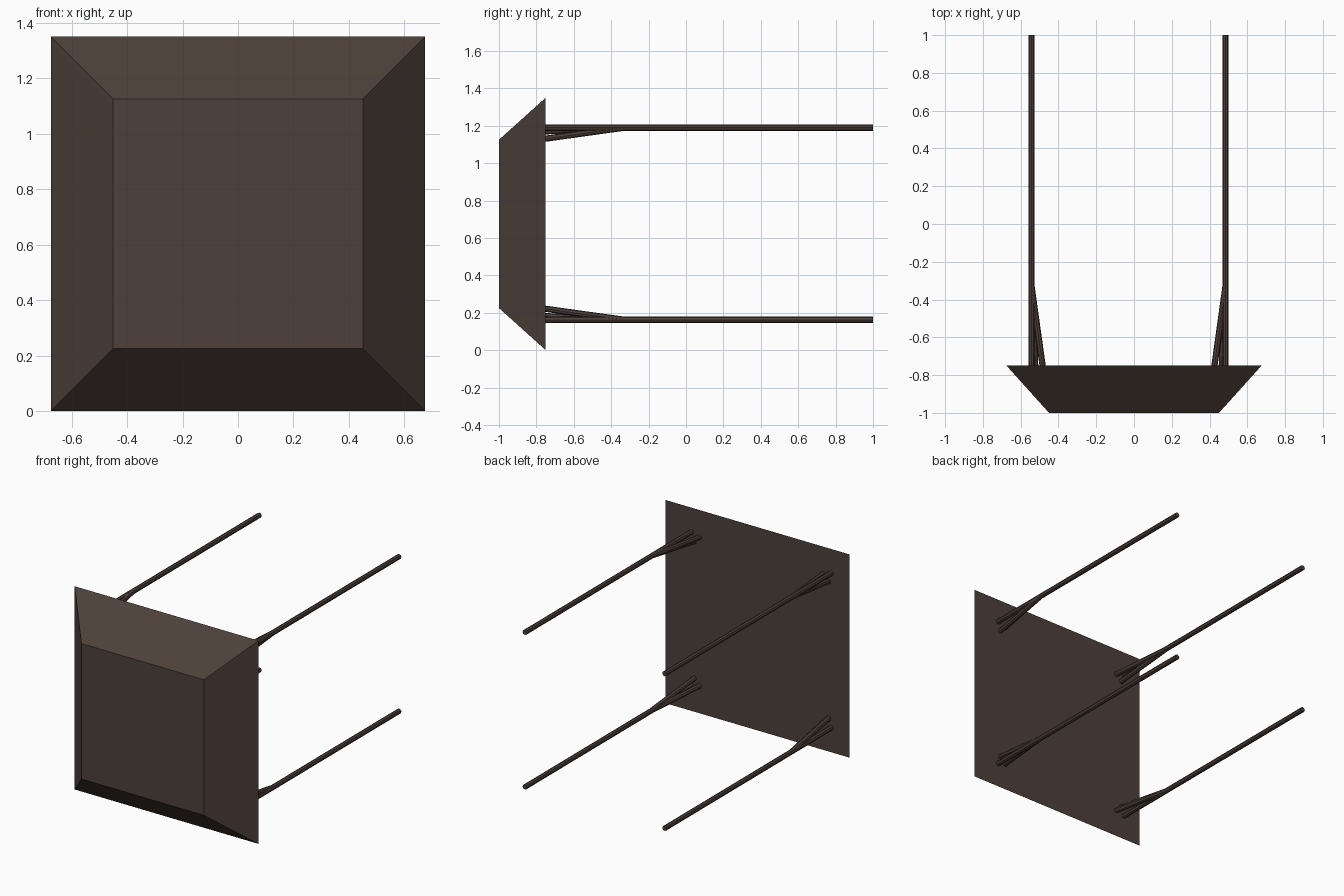
import bpy, bmesh, math
from mathutils import Vector

if "Cube" in bpy.data.objects:
    bpy.data.objects.remove(bpy.data.objects["Cube"])

brown = bpy.data.materials.new("dark brown wood")
brown.diffuse_color = (0.075, 0.051, 0.042, 1)
brown.use_nodes = True
brown.node_tree.nodes["Principled BSDF"].inputs["Base Color"].default_value = brown.diffuse_color


def finish(bm, name):
    bmesh.ops.recalc_face_normals(bm, faces=bm.faces)
    mesh = bpy.data.meshes.new(name)
    bm.to_mesh(mesh)
    bm.free()
    mesh.materials.append(brown)
    ob = bpy.data.objects.new(name, mesh)
    bpy.context.collection.objects.link(ob)


def rod(bm, a, b, r=0.0165, sides=8):
    a, b = Vector(a), Vector(b)
    d = b - a
    mat = d.to_track_quat('Z', 'Y').to_matrix().to_4x4()
    mat.translation = (a + b) / 2
    bmesh.ops.create_cone(bm, cap_ends=True, segments=sides, radius1=r,
                          radius2=r, depth=d.length, matrix=mat)


# Bevelled top slab: a box whose front face is narrower than its back
bm = bmesh.new()
bmesh.ops.create_cube(bm, size=2)
for v in bm.verts:
    half = 0.45 if v.co.y < 0 else 0.675
    v.co = (v.co.x * half, -1 if v.co.y < 0 else -0.75, 0.675 + v.co.z * half)
finish(bm, "table_top")

# Four legs, each a straight rod with two struts fanning inwards to the top
CX, CZ, SPREAD = -0.029, 0.676, 0.5135
JOINT, TOP = -0.33, -0.75
for sx, side in ((-1, "left"), (1, "right")):
    for sz, level in ((-1, "lower"), (1, "upper")):
        x, z = CX + sx * SPREAD, CZ + sz * SPREAD
        bm = bmesh.new()
        rod(bm, (x, TOP - 0.01, z), (x, 1, z))
        for dx, dz in ((0.06, 0.02), (0.02, 0.06)):
            rod(bm, (x, JOINT, z), (x - sx * dx, TOP - 0.01, z - sz * dz))
        finish(bm, f"{level}_{side}_leg")
